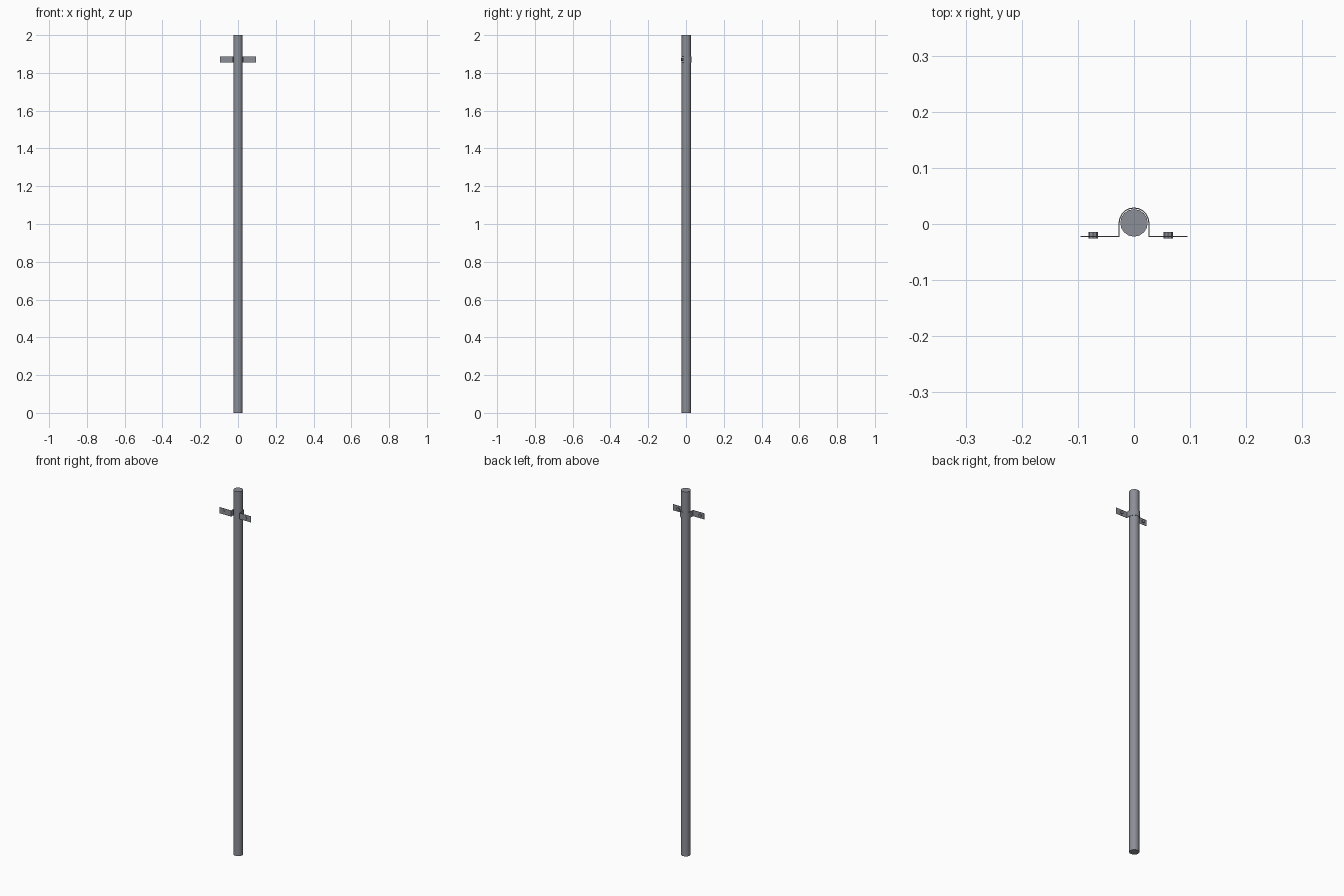
import bpy, bmesh, math
from mathutils import Matrix

if "Cube" in bpy.data.objects:
    bpy.data.objects.remove(bpy.data.objects["Cube"])


def material(name, rgb):
    m = bpy.data.materials.new(name)
    m.diffuse_color = (*rgb, 1)
    m.use_nodes = True
    m.node_tree.nodes["Principled BSDF"].inputs["Base Color"].default_value = m.diffuse_color
    return m


steel = material("galvanised_grey", (0.26, 0.275, 0.305))


def finish(name, bm, mat, smooth=False):
    bmesh.ops.recalc_face_normals(bm, faces=bm.faces)
    me = bpy.data.meshes.new(name)
    bm.to_mesh(me)
    bm.free()
    ob = bpy.data.objects.new(name, me)
    bpy.context.collection.objects.link(ob)
    me.materials.append(mat)
    if smooth:
        bpy.context.view_layer.objects.active = ob
        ob.select_set(True)
        bpy.ops.object.shade_smooth_by_angle(angle=math.radians(35))
        ob.select_set(False)
    return ob


def cylinder(name, radius, depth, sides, matrix, mat, smooth=False):
    bm = bmesh.new()
    bmesh.ops.create_cone(bm, cap_ends=True, segments=sides, radius1=radius,
                          radius2=radius, depth=depth, matrix=matrix)
    return finish(name, bm, mat, smooth)


CY = 0.002       # pole axis in y
Z = 1.871        # bracket height

# Pole
cylinder("pole", 0.0245, 2.0, 16, Matrix.Translation((0, CY, 1.0)), steel, True)


# Bracket: flat wings, straight legs and an arc wrapped round the pole
def outline(r, y_wing):
    arc = [(r * math.cos(math.pi * i / 10), CY + r * math.sin(math.pi * i / 10))
           for i in range(11)]
    return [(0.095, y_wing), (r, y_wing)] + arc + [(-r, y_wing), (-0.095, y_wing)]


outer = outline(0.0275, -0.021)
inner = outline(0.0255, -0.023)
bm = bmesh.new()
rings = []
for o, i in zip(outer, inner):
    rings.append([bm.verts.new((p[0], p[1], Z + dz))
                  for p, dz in ((o, -0.0165), (i, -0.0165), (i, 0.0165), (o, 0.0165))])
for a, b in zip(rings, rings[1:]):
    for k in range(4):
        bm.faces.new((a[k], a[(k + 1) % 4], b[(k + 1) % 4], b[k]))
bm.faces.new(rings[0])
bm.faces.new(rings[-1])
finish("pipe_bracket", bm, steel)

# Bolts through the wings
for side, x in (("left", -0.073), ("right", 0.061)):
    turn = Matrix.Translation((x, -0.020, Z)) @ Matrix.Rotation(math.pi / 2, 4, 'X')
    cylinder(side + "_bolt", 0.0085, 0.011, 8, turn, steel)
